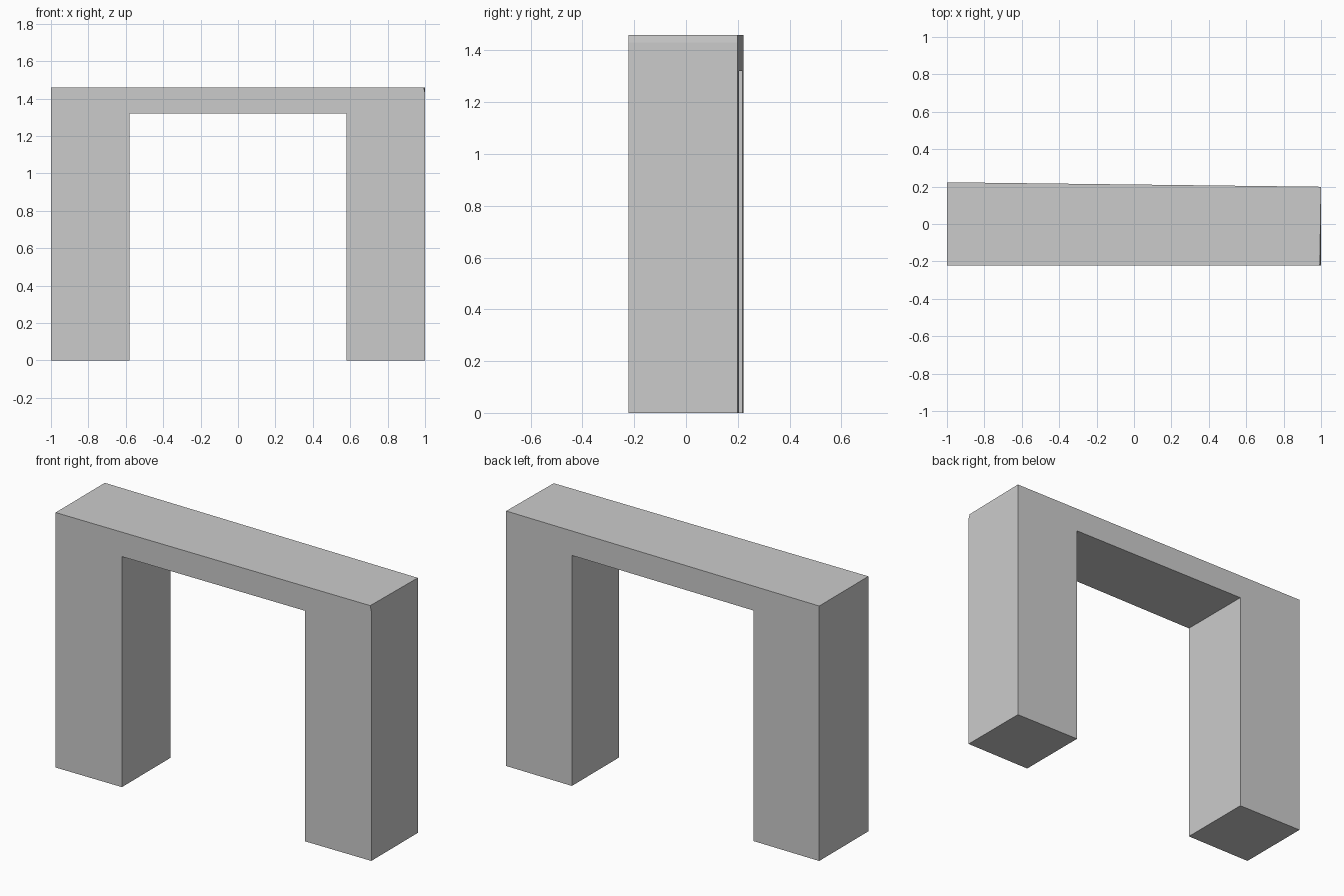
import bpy
import bmesh

cube = bpy.data.objects.get("Cube")
if cube:
    bpy.data.objects.remove(cube, do_unlink=True)

# Plain grey for the whole arch
grey = bpy.data.materials.new("light_grey")
grey.use_nodes = True
colour = (0.6, 0.6, 0.6, 1)
grey.diffuse_color = colour
grey.node_tree.nodes["Principled BSDF"].inputs["Base Color"].default_value = colour

HEIGHT, BEAM_Z, INNER_X = 1.46, 1.32, 0.58
FRONT_Y, CHAMFER_Z, CHAMFER = -0.222, 1.43, 0.007


def back_y(x):
    """Back wall tapers gently towards the left end."""
    return 0.211 - 0.012 * x


# Arch outline: two legs and a beam
outline = [(-1, 0), (-INNER_X, 0), (-INNER_X, BEAM_Z), (INNER_X, BEAM_Z),
           (INNER_X, 0), (1, 0), (1, CHAMFER_Z), (1, HEIGHT), (-1, HEIGHT)]

bm = bmesh.new()
front = [bm.verts.new((x, FRONT_Y, z)) for x, z in outline]
back = [bm.verts.new((x, back_y(x), z)) for x, z in outline]
bm.faces.new(front)
bm.faces.new(back[::-1])
for i in range(len(outline)):
    j = (i + 1) % len(outline)
    bm.faces.new((front[i], back[i], back[j], front[j]))

# Slightly worn upper front corner at the left end
front[7].co.x -= CHAMFER
bmesh.ops.recalc_face_normals(bm, faces=bm.faces)

mesh = bpy.data.meshes.new("arch")
bm.to_mesh(mesh)
bm.free()
mesh.materials.append(grey)
arch = bpy.data.objects.new("arch", mesh)
bpy.context.collection.objects.link(arch)
